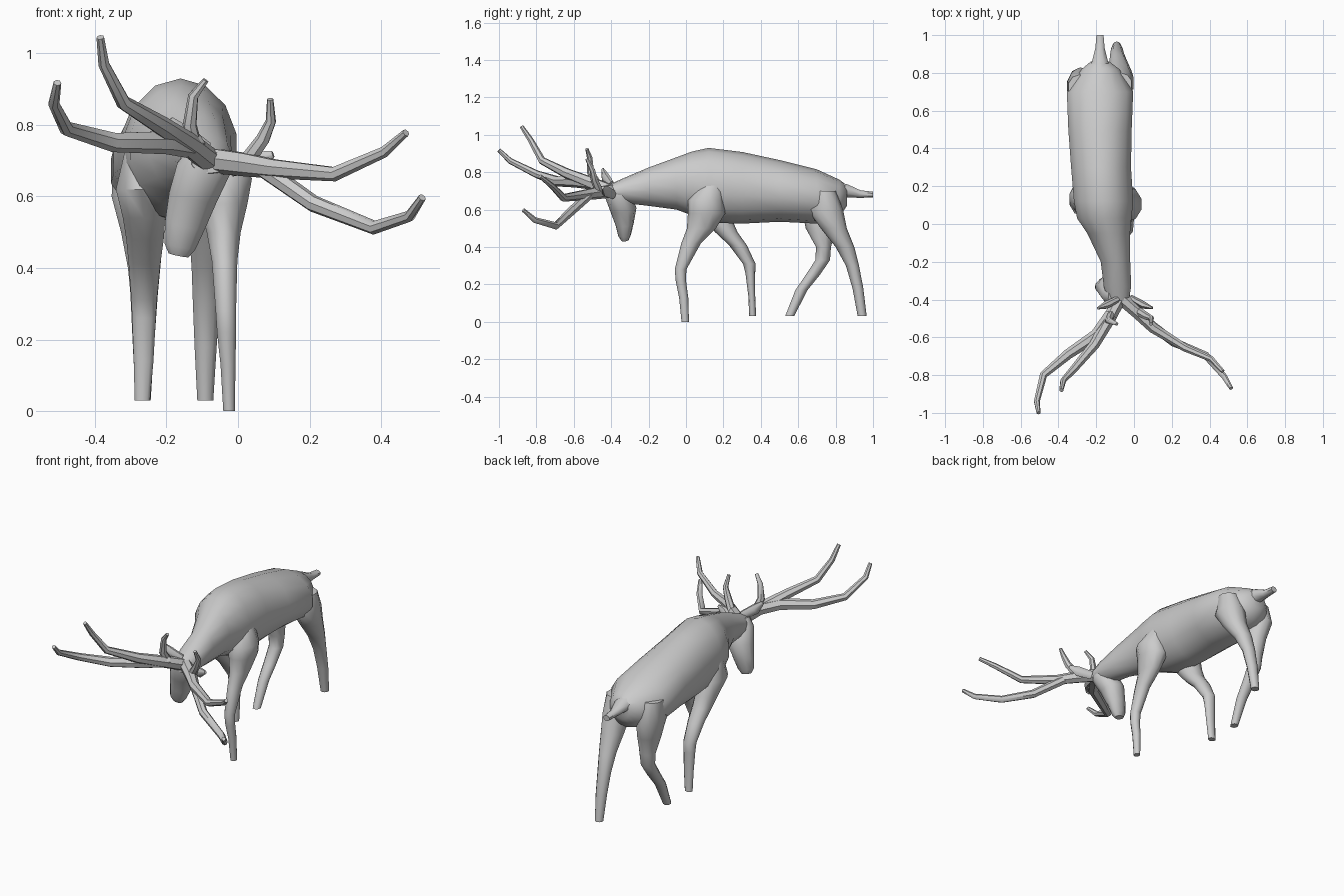
import bpy, bmesh, math
from mathutils import Vector


def loft(name, rings, sides):
    """Skin a list of (centre, u axis, v axis) elliptical rings, capped at both ends."""
    bm = bmesh.new()
    loops = []
    for c, u, v in rings:
        loop = []
        for i in range(sides):
            a = 2 * math.pi * (i + 0.5) / sides
            loop.append(bm.verts.new(Vector(c) + Vector(u) * math.cos(a) + Vector(v) * math.sin(a)))
        loops.append(loop)
    for a, b in zip(loops, loops[1:]):
        for i in range(sides):
            j = (i + 1) % sides
            bm.faces.new((a[i], a[j], b[j], b[i]))
    bm.faces.new(loops[0])
    bm.faces.new(loops[-1])
    bmesh.ops.recalc_face_normals(bm, faces=bm.faces)
    me = bpy.data.meshes.new(name)
    bm.to_mesh(me)
    bm.free()
    ob = bpy.data.objects.new(name, me)
    bpy.context.collection.objects.link(ob)
    bpy.ops.object.select_all(action='DESELECT')
    ob.select_set(True)
    bpy.context.view_layer.objects.active = ob
    bpy.ops.object.shade_smooth_by_angle(angle=math.radians(50))
    return ob


def limb(name, sections, sides=10):
    """Leg from horizontal sections (z, x min, x max, y min, y max)."""
    loft(name, [(((a + b) / 2, (c + d) / 2, z), ((b - a) / 2, 0, 0), (0, (d - c) / 2, 0))
                for z, a, b, c, d in sections], sides)


def tube(name, pts, radii, flat=1.0, sides=7):
    """Tapered round tube along a path."""
    pts = [Vector(p) for p in pts]
    rings, u = [], None
    for i, p in enumerate(pts):
        t = (pts[min(i + 1, len(pts) - 1)] - pts[max(i - 1, 0)]).normalized()
        ref = u if u else (Vector((0, 0, 1)) if abs(t.z) < 0.8 else Vector((0, 1, 0)))
        u = (ref - t * ref.dot(t)).normalized()
        rings.append((p, u * radii[i], t.cross(u) * radii[i] * flat))
    loft(name, rings, sides)


# Trunk and neck: upright sections (y, z min, z max, x min, x max)
trunk = [(.86, .62, .73, -.23, -.13), (.82, .56, .76, -.28, -.075), (.70, .525, .815, -.36, 0),
         (.50, .535, .865, -.352, -.008), (.30, .525, .908, -.337, -.012), (.12, .53, .93, -.322, 0),
         (.03, .57, .91, -.305, -.01), (-.05, .60, .88, -.25, -.018), (-.20, .62, .825, -.178, -.018),
         (-.33, .635, .77, -.162, -.013), (-.43, .665, .725, -.13, -.03)]
loft("body_and_neck", [(((a + b) / 2, y, (lo + hi) / 2), ((b - a) / 2, 0, 0), (0, 0, (hi - lo) / 2))
                       for y, lo, hi, a, b in trunk], 14)

# Head: rolled sideways and hanging down to the muzzle
side = Vector((.97, .05, -.2))
depth = Vector((.05, 1, .12))
head = [((-.085, -.38, .725), .055, .05), ((-.095, -.365, .68), .08, .07), ((-.125, -.335, .60), .072, .07),
        ((-.148, -.328, .52), .06, .048), ((-.162, -.328, .462), .047, .034), ((-.166, -.326, .436), .03, .02)]
loft("head", [(c, side * w, depth * d) for c, w, d in head], 10)

# Legs, each in its own stride position
limb("front_right_leg", [(.74, -.09, -.01, .08, .20), (.65, -.12, .043, .01, .20), (.58, -.11, .03, .01, .21),
                         (.50, -.09, .01, .005, .16), (.42, -.075, 0, -.025, .08), (.28, -.064, -.004, -.06, .002),
                         (.22, -.06, -.004, -.055, 0), (.13, -.05, -.006, -.037, .012), (0, -.042, -.008, -.024, .016)])
limb("front_left_leg", [(.72, -.32, -.24, .07, .18), (.62, -.345, -.20, .04, .22), (.54, -.325, -.20, .10, .25),
                        (.48, -.315, -.205, .155, .275), (.41, -.308, -.215, .23, .325), (.31, -.30, -.225, .305, .372),
                        (.26, -.298, -.228, .318, .37), (.14, -.293, -.235, .333, .37), (.03, -.29, -.245, .338, .375)])
limb("hind_right_leg", [(.70, -.13, -.01, .68, .80), (.60, -.15, .002, .65, .84), (.50, -.14, -.01, .72, .86),
                        (.40, -.132, -.035, .80, .90), (.30, -.128, -.05, .855, .925), (.18, -.123, -.058, .89, .948),
                        (.03, -.115, -.068, .918, .966)])
limb("hind_left_leg", [(.72, -.35, -.23, .66, .79), (.60, -.357, -.21, .62, .83), (.50, -.33, -.205, .64, .80),
                       (.40, -.31, -.215, .695, .775), (.33, -.303, -.222, .692, .77), (.25, -.299, -.228, .64, .715),
                       (.17, -.295, -.234, .585, .65), (.03, -.287, -.243, .53, .578)])

# Tail
tube("tail", [(-.18, .80, .70), (-.18, .86, .70), (-.18, .93, .683), (-.18, 1.0, .68)],
     [.055, .038, .022, .017], 1.2, 8)

# Ears
tube("left_ear", [(-.09, -.40, .73), (-.15, -.43, .77), (-.19, -.445, .815)], [.025, .03, .01], .7)
tube("right_ear", [(-.02, -.39, .68), (.05, -.43, .70), (.098, -.445, .718)], [.025, .03, .01], .7)

# Antlers: main beam, fork and brow tine on each side
beam = [.036, .034, .028, .021, .016, .011]
fork = [.026, .024, .02, .016, .011]
tine = [.024, .02, .015, .009]
tube("left_antler_beam", [(-.08, -.40, .70), (-.13, -.50, .74), (-.21, -.64, .795), (-.32, -.77, .862),
                          (-.375, -.83, .97), (-.385, -.88, 1.045)], beam)
tube("left_antler_fork", [(-.12, -.48, .74), (-.20, -.59, .752), (-.35, -.69, .752), (-.48, -.80, .79),
                          (-.515, -.94, .86), (-.505, -1.0, .918)], beam)
tube("left_brow_tine", [(-.12, -.47, .73), (-.135, -.51, .80), (-.125, -.515, .88), (-.09, -.53, .925)], tine)
tube("right_antler_beam", [(-.06, -.40, .70), (.02, -.47, .69), (.10, -.55, .678), (.27, -.655, .663),
                           (.41, -.715, .725), (.47, -.78, .778)], beam)
tube("right_antler_fork", [(.06, -.51, .685), (.21, -.625, .58), (.38, -.695, .513), (.48, -.81, .545),
                           (.515, -.87, .597)], fork)
tube("right_brow_tine", [(.02, -.46, .69), (.07, -.49, .76), (.092, -.50, .81), (.09, -.53, .872)], tine)
